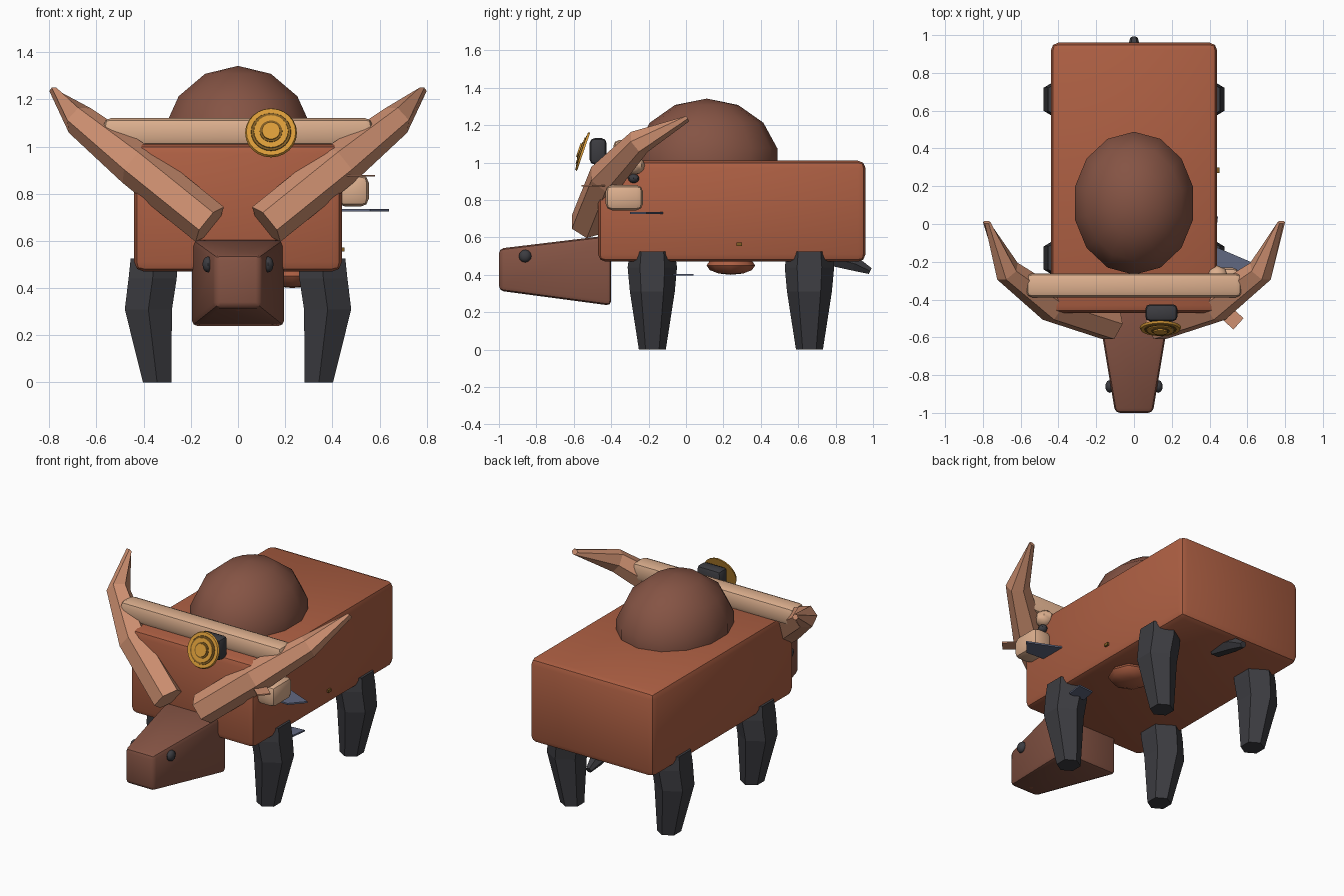
import bpy, bmesh, math
from mathutils import Vector, Matrix

if "Cube" in bpy.data.objects:
    bpy.data.objects.remove(bpy.data.objects["Cube"])


def mat(name, r, g, b):
    m = bpy.data.materials.new(name)
    m.diffuse_color = (r, g, b, 1)
    m.use_nodes = True
    m.node_tree.nodes["Principled BSDF"].inputs["Base Color"].default_value = m.diffuse_color
    return m


HIDE = mat("hide orange brown", .42, .115, .056)
DARK_HIDE = mat("dark brown", .235, .088, .058)
HORN = mat("horn tan", .62, .28, .165)
PALE = mat("pale wood", .72, .43, .27)
BLACK = mat("charcoal", .045, .045, .052)
GOLD = mat("gold", .70, .33, .04)
BRONZE = mat("dark bronze", .22, .11, .018)
STEEL = mat("blue grey steel", .12, .14, .22)


def finish(name, bm, m, smooth=False, bevel=0, segs=2):
    bmesh.ops.recalc_face_normals(bm, faces=bm.faces)
    if bevel:
        bmesh.ops.bevel(bm, geom=list(bm.edges), offset=bevel, segments=segs,
                        profile=.5, affect='EDGES')
    me = bpy.data.meshes.new(name)
    bm.to_mesh(me)
    bm.free()
    ob = bpy.data.objects.new(name, me)
    bpy.context.collection.objects.link(ob)
    me.materials.append(m)
    if smooth:
        bpy.context.view_layer.objects.active = ob
        bpy.ops.object.select_all(action='DESELECT')
        ob.select_set(True)
        bpy.ops.object.shade_smooth_by_angle(angle=math.radians(40))
    return ob


def loft(name, rings, m, **kw):
    bm = bmesh.new()
    vs = [[bm.verts.new(p) for p in r] for r in rings]
    n = len(vs[0])
    for a, b in zip(vs, vs[1:]):
        for i in range(n):
            j = (i + 1) % n
            bm.faces.new((a[i], a[j], b[j], b[i]))
    bm.faces.new(vs[0])
    bm.faces.new(vs[-1])
    return finish(name, bm, m, **kw)


def box(name, lo, hi, m, bevel=0, rot=0):
    lo, hi = Vector(lo), Vector(hi)
    bm = bmesh.new()
    bmesh.ops.create_cube(bm, size=1, matrix=Matrix.Translation((lo + hi) / 2)
                          @ Matrix.Rotation(rot, 4, 'Z')
                          @ Matrix.Diagonal((*(hi - lo), 1)))
    return finish(name, bm, m, smooth=bevel > 0, bevel=bevel)


def ball(name, c, r, m, u=10, v=6):
    bm = bmesh.new()
    bmesh.ops.create_uvsphere(bm, u_segments=u, v_segments=v, radius=1,
                              matrix=Matrix.Translation(c) @ Matrix.Diagonal((*r, 1)))
    return finish(name, bm, m, smooth=True)


def tube(name, pts, radii, m, n=6):
    pts = [Vector(p) for p in pts]
    rings = []
    for i, (p, r) in enumerate(zip(pts, radii)):
        t = (pts[min(i + 1, len(pts) - 1)] - pts[max(i - 1, 0)]).normalized()
        a = t.cross(Vector((0, -1, 0.01))).normalized()
        if abs(t.y) > .8:
            a = Vector((1, 0, 0))
        b = t.cross(a)
        rings.append([p + r * (math.cos(k * math.tau / n) * a + math.sin(k * math.tau / n) * b)
                      for k in range(n)])
    return loft(name, rings, m)


# body and hump
box("body", (-.44, -.47, .47), (.44, .96, 1.01), HIDE, bevel=.04)
ball("hump", (0, .11, 1.0), (.33, .388, .342), DARK_HIDE, 14, 7)


# tapered head
def rect(y, w, z0, z1):
    return [(-w, y, z0), (w, y, z0), (w, y, z1), (-w, y, z1)]


loft("head", [rect(-1.0, .1, .315, .54), rect(-.4, .2, .235, .612)], DARK_HIDE,
     smooth=True, bevel=.025)
ball("chin", (0, -.91, .325), (.055, .05, .022), HIDE)

# udder and tail
ball("udder", (.23, .24, .45), (.13, .13, .05), HIDE, 8, 6)
tube("tail", [(0, .74, .50), (0, .9, .46), (0, .985, .42)], [.05, .045, .02], BLACK)


# mirrored parts: eyes, horns, legs
def leg(name, s, y0):
    rings = []
    for z, cx, hx, hy in ((.525, .355, .1, .12), (.44, .362, .102, .132),
                          (.31, .38, .1, .12), (0, .343, .06, .072)):
        rings.append([(s * (cx + hx / .866 * math.sin(k * math.pi / 3)),
                       y0 + hy * math.cos(k * math.pi / 3), z) for k in range(6)])
    loft(name, rings, BLACK)


for s, side in ((-1, "left"), (1, "right")):
    ball(side + "_eye", (s * .128, -.86, .50), (.024, .034, .034), BLACK)
    tube(side + "_horn", [(s * .12, -.53, .67), (s * .43, -.43, .92),
                          (s * .67, -.25, 1.11), (s * .78, .01, 1.235)],
         [.095, .095, .07, .02], HORN)
    leg(side + "_front_leg", s, -.18)
    leg(side + "_back_leg", s, .66)

# crossbar with dark mount
box("crossbar", (-.57, -.388, 1.005), (.57, -.262, 1.12), PALE, bevel=.03)
box("dial_mount", (.06, -.515, .99), (.23, -.425, 1.13), BLACK, bevel=.025)


# stepped tilted dial facing forward and up
def disc(name, r, d0, d1, m):
    bm = bmesh.new()
    tilt = (Matrix.Translation((.14, -.553, 1.06))
            @ Matrix.Rotation(math.radians(90 - 19), 4, 'X'))
    bmesh.ops.create_cone(bm, cap_ends=True, segments=24, radius1=r, radius2=r * .95,
                          depth=d1 - d0,
                          matrix=tilt @ Matrix.Translation((0, 0, (d0 + d1) / 2)))
    finish(name, bm, m, smooth=True)


disc("dial_rim", .11, -.006, .006, GOLD)
disc("dial_groove", .088, .0, .009, BRONZE)
disc("dial_face", .076, .0, .014, GOLD)
disc("dial_hub_groove", .05, .0, .017, BRONZE)
disc("dial_hub", .04, .0, .024, GOLD)

# small fittings on the right flank
box("side_pouch", (.42, -.43, .745), (.555, -.23, .88), PALE, bevel=.035)
ball("side_knob", (.44, -.28, .985), (.06, .06, .05), PALE, 8, 6)
ball("side_stud", (.455, -.28, .915), (.03, .03, .025), BLACK, 8, 6)
box("flank_peg", (.43, .27, .555), (.452, .30, .572), BRONZE)
box("tan_plate", (.44, -.525, .872), (.57, -.445, .88), HORN, rot=math.radians(-42))


def plate(name, pts, z, m):
    loft(name, [[(x, y, z + d) for x, y in pts] for d in (-.005, .005)], m)


plate("steel_plate", [(.40, -.29), (.56, -.30), (.64, -.21), (.43, -.12)], .73, STEEL)
plate("lower_plate", [(.32, -.07), (.43, -.07), (.445, .04), (.34, .03)], .40, STEEL)
